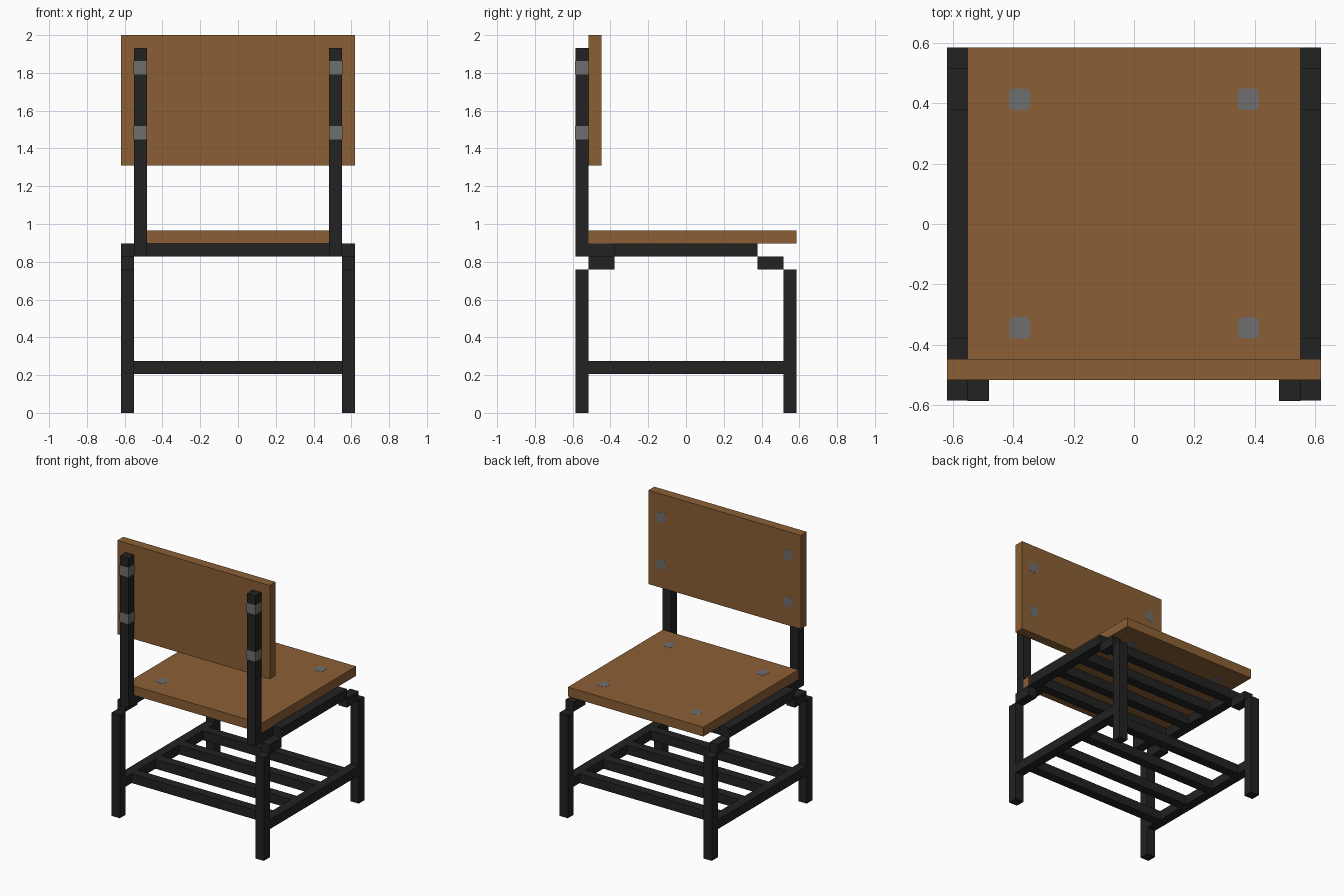
import bpy
import bmesh
from mathutils import Vector

cube = bpy.data.objects.get("Cube")
if cube:
    bpy.data.objects.remove(cube, do_unlink=True)

U = 2 / 29  # bar thickness, used as the grid unit


def material(name, rgb):
    m = bpy.data.materials.new(name)
    m.use_nodes = True
    m.diffuse_color = (*rgb, 1)
    bsdf = m.node_tree.nodes["Principled BSDF"]
    bsdf.inputs["Base Color"].default_value = (*rgb, 1)
    bsdf.inputs["Roughness"].default_value = 0.7
    return m


WOOD = material("brown wood", (0.258, 0.114, 0.036))
METAL = material("black metal", (0.0160, 0.0160, 0.0160))
STEEL = material("grey steel", (0.156, 0.156, 0.156))


def box(name, mat, x, y, z, grow=0.0, round_axis=None):
    """Box from (min, max) ranges in grid units; round_axis chamfers the edges along that axis."""
    lo = Vector((x[0], y[0], z[0])) * U - Vector((grow,) * 3)
    hi = Vector((x[1], y[1], z[1])) * U + Vector((grow,) * 3)
    bm = bmesh.new()
    bmesh.ops.create_cube(bm, size=1)
    for v in bm.verts:
        v.co = Vector([(lo[i] + hi[i]) / 2 + v.co[i] * (hi[i] - lo[i]) for i in range(3)])
    if round_axis is not None:
        edges = [e for e in bm.edges
                 if abs((e.verts[0].co - e.verts[1].co)[round_axis]) > 1e-5]
        bmesh.ops.bevel(bm, geom=edges, offset=0.2 * U, segments=2, profile=0.5, affect='EDGES')
    me = bpy.data.meshes.new(name)
    bm.to_mesh(me)
    bm.free()
    me.materials.append(mat)
    ob = bpy.data.objects.new(name, me)
    bpy.context.collection.objects.link(ob)
    return ob


def span(a, b, side):
    """Range mirrored to the given side of x = 0."""
    return (a, b) if side > 0 else (-b, -a)


# Wooden seat and backrest
box("seat", WOOD, (-8, 8), (-7.5, 8.5), (13, 14))
box("backrest", WOOD, (-9, 9), (-7.5, -6.5), (19, 29))

for side, label in ((1, "left"), (-1, "right")):
    outer, inner = span(8, 9, side), span(7, 8, side)
    # Legs with offset joint blocks on their inner faces
    for end, y_leg, y_joint in (("front", (-8.5, -7.5), (-7.5, -5.5)),
                                ("rear", (7.5, 8.5), (5.5, 7.5))):
        box(f"{label}_{end}_leg", METAL, outer, y_leg, (0, 11))
        box(f"{label}_{end}_joint", METAL, outer, y_joint, (11, 12))
    # Side rails under the shelf and the seat
    box(f"{label}_shelf_rail", METAL, outer, (-7.5, 7.5), (3, 4))
    box(f"{label}_seat_rail", METAL, outer, (-5.5, 5.5), (12, 13))
    # Backrest upright and the connector that ties it to the seat rail
    box(f"{label}_upright", METAL, inner, (-8.5, -7.5), (12, 28))
    box(f"{label}_upright_connector", METAL, inner, (-7.5, -5.5), (12, 13))
    # Backrest bolts: a collar around the upright and a pin through the panel
    for level, z in (("lower", (21, 22)), ("upper", (26, 27))):
        box(f"{label}_{level}_collar", STEEL, inner, (-8.5, -7.5), z, grow=0.001)
        box(f"{label}_{level}_back_bolt", STEEL, inner, (-7.5, -6.5), z,
            grow=0.001, round_axis=1)
    # Seat bolts through the board
    for end, y in (("front", (-5.5, -4.5)), ("rear", (5.5, 6.5))):
        box(f"{label}_{end}_seat_bolt", STEEL, span(5, 6, side), y, (13, 14),
            grow=0.001, round_axis=2)

# Cross bars of the shelf and of the seat frame
for i, y in enumerate((-6, -2, 2, 6)):
    box(f"shelf_slat_{i + 1}", METAL, (-8, 8), (y - 0.5, y + 0.5), (3, 4))
for i, y in enumerate((-5, -5 / 3, 5 / 3, 5)):
    box(f"seat_slat_{i + 1}", METAL, (-8, 8), (y - 0.5, y + 0.5), (12, 13))
